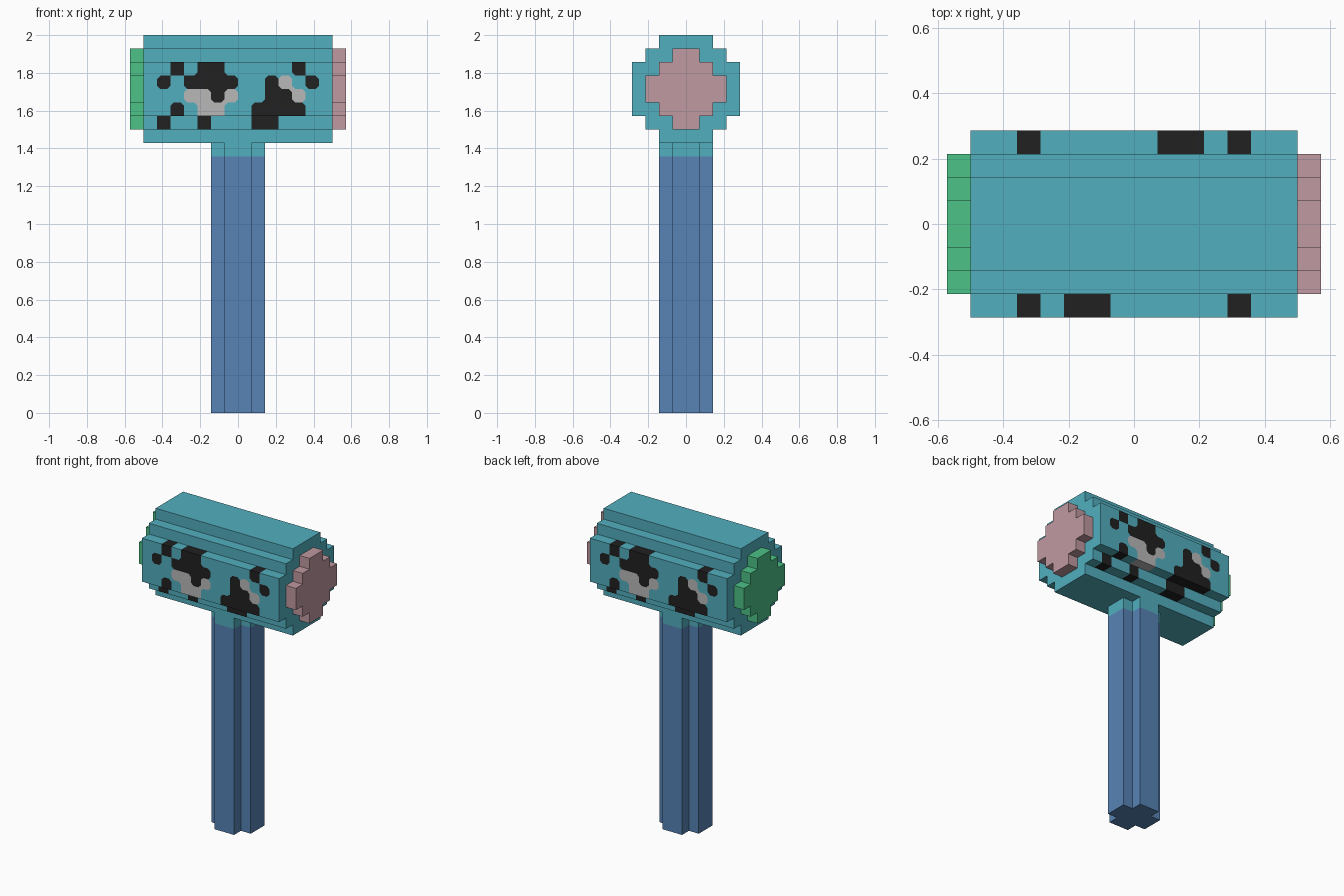
import bpy, bmesh, math
from mathutils import Vector

if "Cube" in bpy.data.objects:
    bpy.data.objects.remove(bpy.data.objects["Cube"], do_unlink=True)

U = 1 / 14      # one block
MID = 24        # head centre height in blocks
CORNER = 0.25   # clipped spot corners, in blocks


def material(name, r, g, b):
    m = bpy.data.materials.new(name)
    m.use_nodes = True
    m.diffuse_color = (r, g, b, 1)
    bsdf = m.node_tree.nodes["Principled BSDF"]
    bsdf.inputs["Base Color"].default_value = (r, g, b, 1)
    bsdf.inputs["Roughness"].default_value = 0.8
    return m


teal = material("teal", 0.084, 0.429, 0.521)
black = material("black", 0.015, 0.015, 0.015)
grey = material("light grey", 0.479, 0.479, 0.479)
blue = material("blue", 0.095, 0.227, 0.462)
pink = material("pink", 0.52, 0.32, 0.355)
green = material("green", 0.072, 0.539, 0.242)


def stepped_outline(widths):
    """Closed outline of a stepped disc, from the half width of each row."""
    right = []
    for i, w in enumerate(widths):
        for row in (i, i + 1):
            p = (w, row - len(widths) / 2)
            if p not in right:
                right.append(p)
    return right + [(-a, b) for a, b in reversed(right)]


def prism(name, widths, levels, place, mats, paint=None):
    """Sweep a stepped outline through the levels; place maps (a, b, level) to space."""
    bm = bmesh.new()
    outline = stepped_outline(widths)
    rings = [[bm.verts.new(place(a, b, l)) for a, b in outline] for l in levels]
    n = len(outline)
    for r0, r1 in zip(rings, rings[1:]):
        for i in range(n):
            j = (i + 1) % n
            bm.faces.new((r0[i], r0[j], r1[j], r1[i]))
    bm.faces.new(rings[0])
    bm.faces.new(rings[-1])
    bmesh.ops.recalc_face_normals(bm, faces=bm.faces)
    bm.normal_update()
    if paint:
        paint(bm)
    bmesh.ops.scale(bm, vec=(U, U, U), verts=bm.verts)
    mesh = bpy.data.meshes.new(name)
    bm.to_mesh(mesh)
    bm.free()
    for m in mats:
        mesh.materials.append(m)
    obj = bpy.data.objects.new(name, mesh)
    bpy.context.collection.objects.link(obj)


# Spot pattern, top row first: B black, G grey
PATTERN = [
    "..B.BB.....B..",
    ".B.BBBB..BG.B.",
    "...GGBG..BBG..",
    "..B.GG..BBBB..",
    ".B..B...BB....",
]


def paint_spots(bm):
    # Colour each block face; the back repeats the front turned half round
    for f in bm.faces:
        if abs(f.normal.x) > 0.5:
            continue
        p = f.calc_center_median() - f.normal * 0.5
        x, row = math.floor(p.x), MID + 1 - math.floor(p.z)
        if p.y > 0:
            x = -1 - x
        lowest = len(PATTERN) - 1
        if 0 <= row <= lowest and abs(p.y) > (2 if row == lowest else 3):
            f.material_index = ".BG".index(PATTERN[row][x + 7])

    # Clip the corners of spots that are outvoted by their neighbours
    flat = [v for v in bm.verts if len(v.link_faces) == 4
            and all(f.normal.dot(v.link_faces[0].normal) > 0.99 for f in v.link_faces)]
    for v in flat:
        tones = [f.material_index for f in v.link_faces]
        winner = max(set(tones), key=tones.count)
        if tones.count(winner) < 2:
            continue
        losers = [f for f in v.link_faces if tones.count(f.material_index) == 1]
        ends = []
        for f in losers:
            for e in [e for e in f.edges if v in e.verts]:
                other = e.other_vert(v)
                if other not in ends:
                    spot = v.co + (other.co - v.co).normalized() * CORNER
                    _, cut = bmesh.utils.edge_split(e, v, 0.5)
                    cut.co = spot
                    ends.append(cut)
        for f in losers:
            a, b = [cut for cut in ends if cut in f.verts[:]]
            new, _ = bmesh.utils.face_split(f, a, b)
            corner = new if v in new.verts[:] else f
            corner.material_index = winner


def along_x(a, b, l):
    return Vector((l, a, b + MID))


def along_z(a, b, l):
    return Vector((a, b, l))


# Head and its two striking faces
prism("hammer_head", [2, 3, 4, 4, 4, 4, 3, 2], range(-7, 8), along_x,
      [teal, black, grey], paint_spots)
cap = [1, 2, 3, 3, 2, 1]
prism("left_striking_face", cap, (6.9, 8), along_x, [pink])
prism("right_striking_face", cap, (-8, -6.9), along_x, [green])

# Handle and collar
cross = [1, 2, 2, 1]
prism("handle", cross, (0, 19), along_z, [blue])
prism("handle_collar", cross, (19, 20.1), along_z, [teal])
